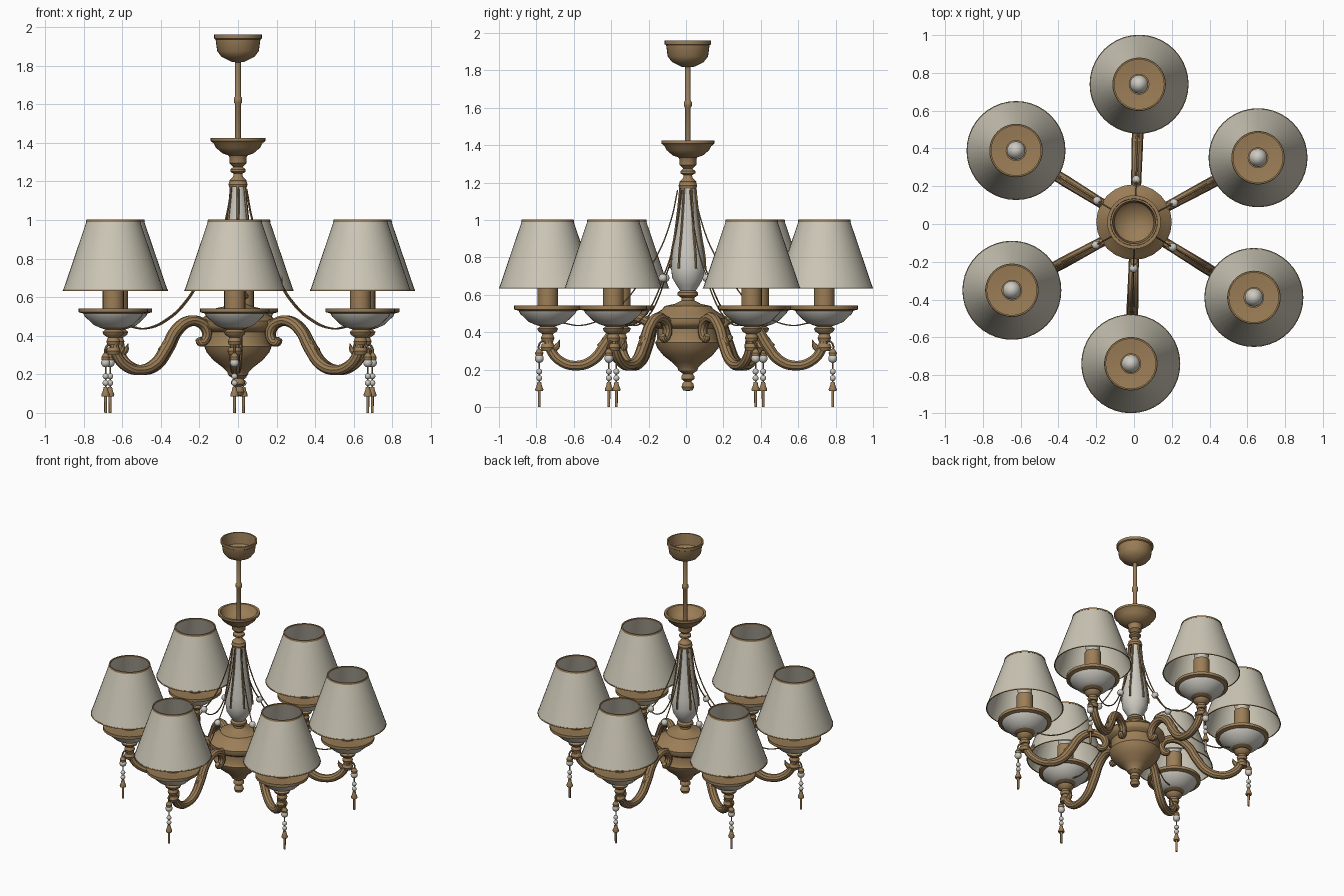
import bpy, bmesh
from math import sin, cos, pi, radians
from mathutils import Vector

if "Cube" in bpy.data.objects:
    bpy.data.objects.remove(bpy.data.objects["Cube"])


def material(name, rgb):
    m = bpy.data.materials.new(name)
    m.use_nodes = True
    m.diffuse_color = (*rgb, 1)
    m.node_tree.nodes["Principled BSDF"].inputs["Base Color"].default_value = (*rgb, 1)
    return m


BRASS = material("aged_brass", (0.33, 0.208, 0.095))
FABRIC = material("cream_fabric", (0.60, 0.565, 0.465))
PORCELAIN = material("pale_porcelain", (0.60, 0.585, 0.53))

BODY = Vector((0, 0.01, 0))
RING = Vector((0.005, 0, 0))
ANGLES = [radians(28.3 + 60 * k) for k in range(6)]
LAMP_R = 0.74
made = []


def add(name, mesh, mats, loc=(0, 0, 0)):
    ob = bpy.data.objects.new(name, mesh)
    ob.location = loc
    for m in mats:
        mesh.materials.append(m)
    bpy.context.collection.objects.link(ob)
    made.append(ob)
    return ob


def lathe(name, profile, loc, mat, sides=32, band=None, closed=False):
    """Spin an (r, z) profile; band = (low, high, material) recolours outer faces by height."""
    bm = bmesh.new()
    rings = [[bm.verts.new((r * cos(2 * pi * i / sides), r * sin(2 * pi * i / sides), z))
              for i in range(sides)] for r, z in profile]
    pairs = list(zip(rings, rings[1:]))
    if closed:
        pairs.append((rings[-1], rings[0]))
    for a, b in pairs:
        for i in range(sides):
            j = (i + 1) % sides
            bm.faces.new((a[i], a[j], b[j], b[i]))
    bmesh.ops.remove_doubles(bm, verts=bm.verts, dist=1e-5)
    bmesh.ops.recalc_face_normals(bm, faces=bm.faces)
    mats = [mat]
    if band:
        mats.append(band[2])
        for f in bm.faces:
            if band[0] < f.calc_center_median().z < band[1]:
                f.material_index = 1
    mesh = bpy.data.meshes.new(name)
    bm.to_mesh(mesh)
    bm.free()
    return add(name, mesh, mats, loc)


def spoke(angle, r, z, centre=RING):
    return centre + Vector((r * cos(angle), r * sin(angle), z))


def tube(name, points, radius, mat, taper=None, sides=2):
    """Sweep a round section along a smooth path."""
    cu = bpy.data.curves.new(name, "CURVE")
    cu.dimensions = "3D"
    cu.bevel_depth, cu.bevel_resolution, cu.resolution_u = radius, sides, 6
    cu.use_fill_caps = True
    sp = cu.splines.new("BEZIER")
    sp.bezier_points.add(len(points) - 1)
    for i, (bp, p) in enumerate(zip(sp.bezier_points, points)):
        bp.co = p
        bp.handle_left_type = bp.handle_right_type = "AUTO"
        bp.radius = taper[i] if taper else 1
    tmp = bpy.data.objects.new(name, cu)
    bpy.context.collection.objects.link(tmp)
    mesh = bpy.data.meshes.new_from_object(
        tmp.evaluated_get(bpy.context.evaluated_depsgraph_get()))
    bpy.data.objects.remove(tmp)
    mesh.materials.clear()
    return add(name, mesh, [mat])


def ball(name, loc, radius, mat, stretch=1.0):
    bm = bmesh.new()
    bmesh.ops.create_uvsphere(bm, u_segments=14, v_segments=9, radius=radius)
    mesh = bpy.data.meshes.new(name)
    bm.to_mesh(mesh)
    bm.free()
    ob = add(name, mesh, [mat], loc)
    ob.scale.z = stretch
    return ob


# Ceiling canopy (open on top), rod and its joint
lathe("ceiling_canopy", [(0, 1.815), (.035, 1.82), (.085, 1.845), (.108, 1.875), (.116, 1.935),
      (.124, 1.94), (.124, 1.96), (.114, 1.96), (.105, 1.88), (.08, 1.855), (0, 1.83)], BODY, BRASS)
lathe("hanging_rod", [(0, 1.36), (.015, 1.36), (.015, 1.6), (.022, 1.61), (.022, 1.63),
      (.015, 1.64), (.015, 1.83), (0, 1.83)], BODY, BRASS, 14)

# Upper bowl with turned neck
lathe("upper_bowl", [(0, 1.19), (.044, 1.19), (.045, 1.205), (.025, 1.225), (.022, 1.24),
      (.04, 1.25), (.04, 1.262), (.024, 1.275), (.045, 1.295), (.045, 1.325), (.05, 1.335),
      (.08, 1.345), (.115, 1.375), (.125, 1.395), (.142, 1.41), (.142, 1.425), (.125, 1.425),
      (.105, 1.385), (.07, 1.36), (0, 1.355)], BODY, BRASS)

# Porcelain spindle with brass ribs
spindle = [(.04, .62), (.06, .65), (.083, .69), (.09, .74), (.085, .81), (.068, .91),
           (.053, 1.02), (.042, 1.12), (.036, 1.19)]
lathe("spindle", [(0, .62)] + spindle + [(0, 1.19)], BODY, PORCELAIN)
for a in ANGLES:
    tube("spindle_rib", [spoke(a, r + .003, z, BODY) for r, z in spindle[3:]], .007, BRASS, sides=1)
lathe("spindle_cap", [(0, 1.17), (.046, 1.17), (.05, 1.185), (.044, 1.2), (0, 1.2)], BODY, BRASS)

# Central hub with bottom finial
lathe("hub", [(0, .085), (.025, .09), (.034, .108), (.028, .128), (.018, .138), (.035, .15),
      (.035, .165), (.026, .178), (.05, .195), (.055, .21), (.085, .24), (.13, .275), (.163, .315),
      (.175, .345), (.165, .36), (.165, .42), (.19, .435), (.2, .45), (.2, .475), (.18, .495),
      (.135, .525), (.125, .54), (.07, .552), (.035, .57), (.035, .585), (.055, .598),
      (.055, .612), (.04, .625), (0, .625)], BODY, BRASS, 24)

# Profiles shared by the six lights
arm_path = [(.74, .39), (.725, .31), (.67, .245), (.585, .222), (.50, .25), (.43, .335),
            (.37, .43), (.30, .475), (.235, .47), (.195, .435), (.195, .385), (.225, .365),
            (.24, .385)]
arm_taper = [.8, 1, 1, 1, 1.1, 1.15, 1.1, 1.05, 1, 1, .9, .8, .6]
swag_path = [(.045, 1.16), (.08, 1.0), (.155, .81), (.235, .69), (.31, .585), (.42, .49),
             (.56, .437), (.66, .45)]
saucer = [(0, .35), (.03, .352), (.036, .37), (.028, .39), (.05, .405), (.056, .42), (.04, .432),
          (.07, .442), (.1, .455), (.148, .5), (.155, .515), (.18, .522), (.18, .542),
          (.165, .542), (.1, .53), (0, .53)]
shade = [(.26, .635), (.136, 1.0), (.132, 1.0), (.256, .635)]

for a in ANGLES:
    at = spoke(a, LAMP_R, 0)

    # Scrolled arm, hub bracket and leaves
    tube("arm", [spoke(a, r, z) for r, z in arm_path], .027, BRASS, arm_taper, 3)
    tube("arm_bracket", [spoke(a, .13, .455), spoke(a, .25, .47)], .022, BRASS)
    tube("arm_leaf", [spoke(a, r, z) for r, z in ((.395, .40), (.43, .355), (.475, .33))],
         .024, BRASS, [.8, 1, .1])
    tube("cup_leaf", [spoke(a, r, z) for r, z in ((.72, .30), (.69, .325), (.675, .36))],
         .018, BRASS, [1, .9, .1])
    lathe("arm_collar", [(0, .3), (.03, .3), (.038, .32), (.03, .34), (0, .34)], at, BRASS, 16)

    # Saucer with porcelain belt, candle sleeve and bulb
    lathe("saucer", saucer, at, BRASS, band=(.447, .512, PORCELAIN))
    lathe("candle_sleeve", [(0, .53), (.055, .53), (.055, .73), (0, .73)], at, BRASS, 20)
    ball("bulb", at + Vector((0, 0, .77)), .05, PORCELAIN, 1.2)

    # Shade with trims
    lathe("lamp_shade", shade, at, FABRIC, 40, closed=True)
    lathe("shade_top_trim", [(.1415, .99), (.139, 1.002), (.131, 1.002), (.133, .99)], at, BRASS, 40, closed=True)
    lathe("shade_bottom_trim", [(.262, .633), (.26, .64), (.255, .64), (.256, .633)],
          at, BRASS, 40, closed=True)

    # Draped strand with bead
    tube("strand", [spoke(a, r, z) for r, z in swag_path], .004, BRASS, sides=1)
    ball("strand_bead", spoke(a, .235, .69), .023, PORCELAIN)

    # Hanging pendant
    drop = spoke(a, .785, 0)
    tube("pendant_hook", [spoke(a, r, z) for r, z in ((.735, .33), (.765, .352), (.785, .335),
         (.785, .29))], .006, BRASS, sides=1)
    lathe("pendant_cap", [(0, .31), (.01, .31), (.022, .29), (.02, .275), (0, .275)], drop, BRASS, 12)
    tube("pendant_wire", [drop + Vector((0, 0, z)) for z in (.29, .12)], .004, BRASS, sides=1)
    for z, r in ((.26, .024), (.19, .016), (.155, .016)):
        ball("pendant_bead", drop + Vector((0, 0, z)), r, PORCELAIN)
    lathe("pendant_bell", [(0, .135), (.01, .135), (.014, .115), (.022, .095), (.02, .085),
          (.008, .085), (.007, 0), (0, 0)], drop, BRASS, 12)

# Smooth shading with sharp creases
bpy.ops.object.select_all(action="DESELECT")
for ob in made:
    ob.select_set(True)
bpy.context.view_layer.objects.active = made[0]
bpy.ops.object.shade_smooth_by_angle(angle=radians(35))
